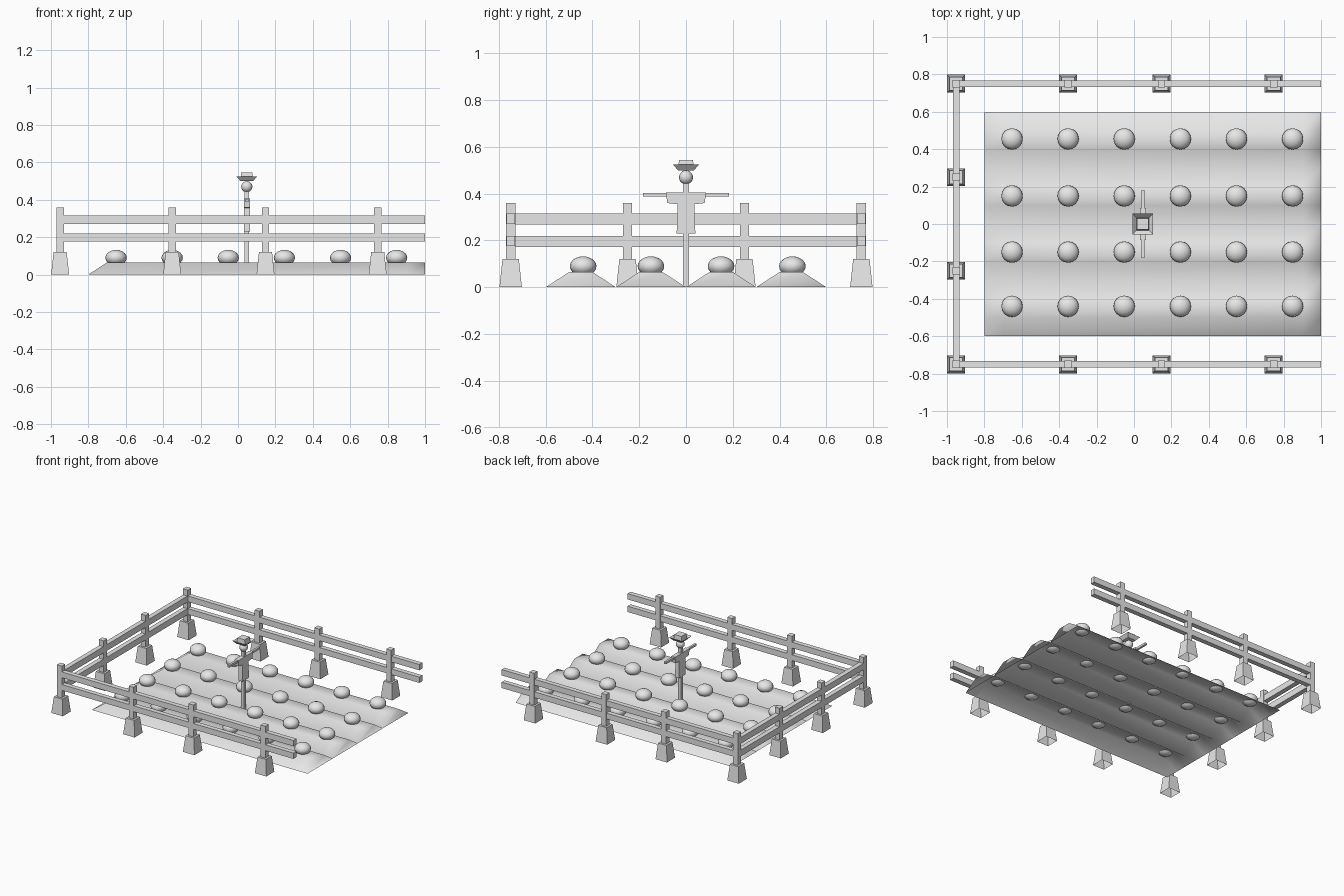
import bpy
import bmesh
from mathutils import Matrix, Vector

cube = bpy.data.objects.get("Cube")
if cube:
    bpy.data.objects.remove(cube, do_unlink=True)

grey = bpy.data.materials.new("plain grey")
grey.use_nodes = True
colour = (0.8, 0.8, 0.8, 1)
grey.diffuse_color = colour
grey.node_tree.nodes["Principled BSDF"].inputs["Base Color"].default_value = colour


def finish(name, bm, smooth=False):
    bmesh.ops.recalc_face_normals(bm, faces=bm.faces)
    mesh = bpy.data.meshes.new(name)
    for f in bm.faces:
        f.smooth = smooth
    bm.to_mesh(mesh)
    bm.free()
    mesh.materials.append(grey)
    obj = bpy.data.objects.new(name, mesh)
    bpy.context.collection.objects.link(obj)
    return obj


def add_box(bm, low, high):
    low, high = Vector(low), Vector(high)
    place = Matrix.Translation((low + high) / 2) @ Matrix.Diagonal((*(high - low), 1))
    bmesh.ops.create_cube(bm, size=1, matrix=place)


def add_frustum(bm, x, y, z0, z1, half0, half1, bottom=True, top=True):
    """Square tapered block, optionally open at either end."""
    rings = [[bm.verts.new((x + h * sx, y + h * sy, z))
              for sx, sy in ((-1, -1), (1, -1), (1, 1), (-1, 1))]
             for z, h in ((z0, half0), (z1, half1))]
    for i in range(4):
        j = (i + 1) % 4
        bm.faces.new((rings[0][i], rings[0][j], rings[1][j], rings[1][i]))
    if bottom:
        bm.faces.new(rings[0][::-1])
    if top:
        bm.faces.new(rings[1])


# Furrowed soil: open below, sloped at one end and capped at the other
RIDGES = (-0.45, -0.15, 0.15, 0.45)
TOP = 0.065
profile = [(-0.6, 0)]
for c in RIDGES:
    profile += [(c - 0.05, TOP), (c + 0.05, TOP), (c + 0.15, 0)]
bm = bmesh.new()
rows = [[bm.verts.new((x, y, z * rise)) for y, z in profile]
        for x, rise in ((-0.8, 0), (-0.7, 1), (0.9, 1), (1.0, 1))]
for a, b in zip(rows, rows[1:]):
    for i in range(len(profile) - 1):
        bm.faces.new((a[i], b[i], b[i + 1], a[i + 1]))
for r in range(len(RIDGES)):
    bm.faces.new(rows[-1][3 * r:3 * r + 4])
finish("soil_furrows", bm, True)

# Rounded crops along each ridge
bm = bmesh.new()
for y in (-0.44, -0.15, 0.15, 0.455):
    for i in range(6):
        place = Matrix.Translation((-0.652 + 0.3 * i, y, 0.09))
        bmesh.ops.create_uvsphere(bm, u_segments=16, v_segments=10, radius=0.057,
                                  matrix=place @ Matrix.Diagonal((1, 1, 0.74, 1)))
finish("crops", bm, True)

# Fence posts with tapered footings
SIDE_X, END_Y = -0.951, 0.75
posts = [(x, s * END_Y) for s in (-1, 1) for x in (SIDE_X, -0.352, 0.147, 0.747)]
posts += [(SIDE_X, -0.25), (SIDE_X, 0.25)]
feet, sticks = bmesh.new(), bmesh.new()
for x, y in posts:
    add_frustum(feet, x, y, 0, 0.12, 0.048, 0.035, bottom=False)
    add_frustum(sticks, x, y, 0.12, 0.36, 0.02, 0.02, bottom=False)
finish("fence_footings", feet)
finish("fence_posts", sticks)

# Fence rails on three sides
bm = bmesh.new()
for z in (0.198, 0.293):
    for y in (-END_Y, END_Y):
        add_box(bm, (SIDE_X, y - 0.018, z - 0.022), (1.0, y + 0.018, z + 0.022))
    add_box(bm, (SIDE_X - 0.018, -END_Y, z - 0.025), (SIDE_X + 0.018, END_Y, z + 0.022))
finish("fence_rails", bm)

# Scarecrow pole and arm stick
X = 0.047
bm = bmesh.new()
add_box(bm, (X - 0.012, -0.012, 0), (X + 0.012, 0.012, 0.46))
add_box(bm, (X - 0.008, -0.183, 0.388), (X + 0.008, 0.183, 0.404))
finish("scarecrow_poles", bm)

# Scarecrow shirt: a T-shaped outline, mirrored and given thickness
half = [(0.04, 0.23), (0.036, 0.355), (0.08, 0.36), (0.086, 0.406)]
outline = half + [(-y, z) for y, z in reversed(half)]
bm = bmesh.new()
front = bm.faces.new([bm.verts.new((X - 0.016, y, z)) for y, z in outline])
out = bmesh.ops.extrude_face_region(bm, geom=[front], use_keep_orig=True)
bmesh.ops.translate(bm, vec=(0.032, 0, 0),
                    verts=[g for g in out["geom"] if isinstance(g, bmesh.types.BMVert)])
finish("scarecrow_shirt", bm)

# Scarecrow head
bm = bmesh.new()
bmesh.ops.create_uvsphere(bm, u_segments=16, v_segments=10, radius=0.03,
                          matrix=Matrix.Translation((X, 0, 0.47)))
finish("scarecrow_head", bm, True)

# Square hat with an upturned brim
bm = bmesh.new()
add_frustum(bm, X, 0, 0.5, 0.545, 0.034, 0.03)
add_frustum(bm, X, 0, 0.5, 0.524, 0.034, 0.055, bottom=False, top=False)
finish("scarecrow_hat", bm)
